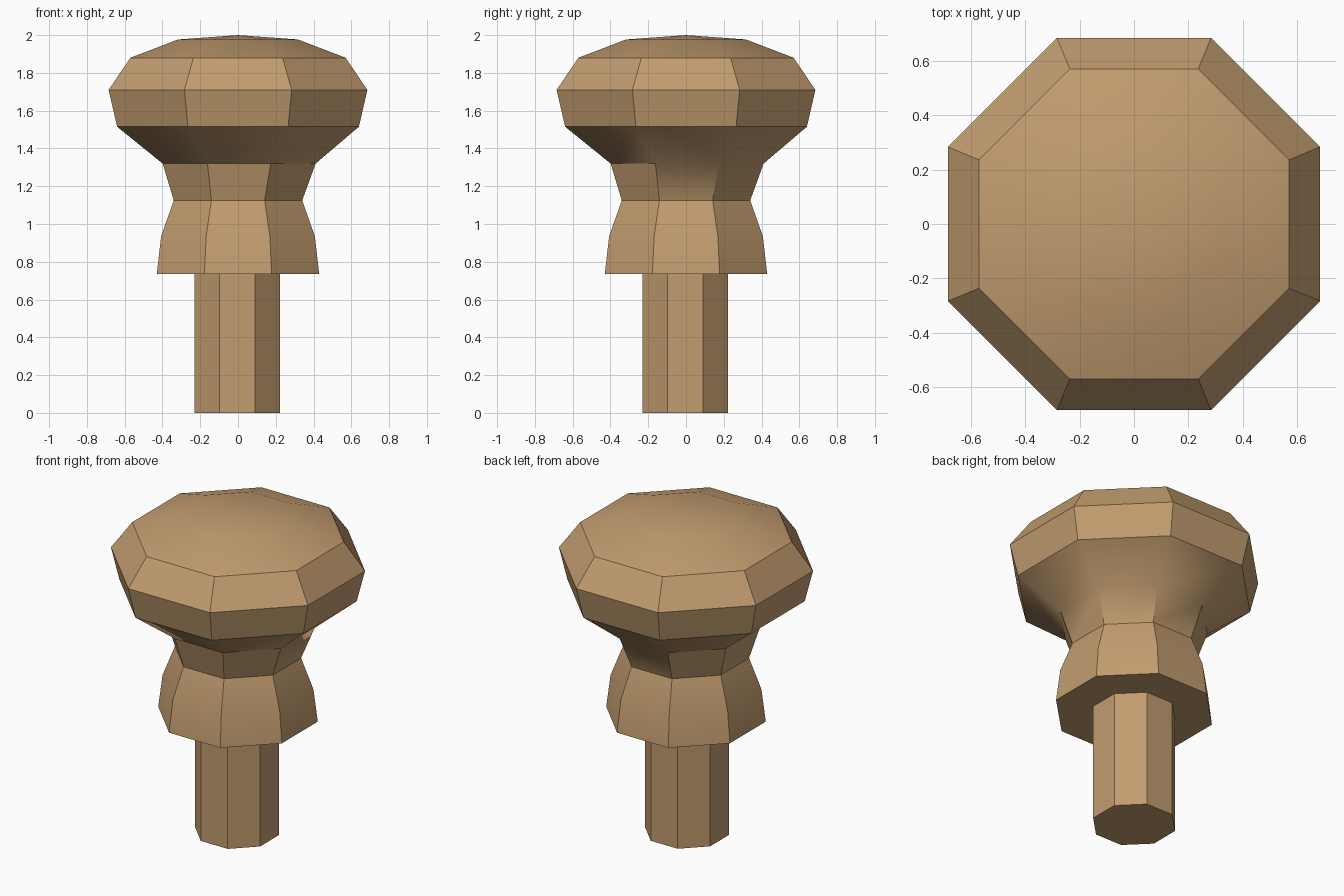
import bpy
import bmesh
from math import cos, sin, pi, radians

cube = bpy.data.objects.get("Cube")
if cube:
    bpy.data.objects.remove(cube, do_unlink=True)

SIDES = 8

wood = bpy.data.materials.new("light_brown_wood")
wood.use_nodes = True
colour = (0.54, 0.335, 0.16, 1.0)
wood.diffuse_color = colour
wood.node_tree.nodes["Principled BSDF"].inputs["Base Color"].default_value = colour


def add_ring(bm, apothem, z, shift=0.0):
    """Octagonal ring with flats facing the axes."""
    r = apothem / cos(pi / SIDES)
    angles = [(i + 0.5) * 2 * pi / SIDES for i in range(SIDES)]
    return [bm.verts.new((r * cos(a) + shift, r * sin(a) + shift, z)) for a in angles]


def turned_part(name, profile, apex=None):
    """Loft octagonal rings along (apothem, z, shift), with an optional peak."""
    bm = bmesh.new()
    rings = [add_ring(bm, *row) for row in profile]
    for low, high in zip(rings, rings[1:]):
        for i in range(SIDES):
            j = (i + 1) % SIDES
            bm.faces.new((low[i], low[j], high[j], high[i]))
    bm.faces.new(rings[0][::-1])
    if apex is None:
        bm.faces.new(rings[-1])
    else:
        peak = bm.verts.new((0, 0, apex))
        for i in range(SIDES):
            bm.faces.new((rings[-1][i], rings[-1][(i + 1) % SIDES], peak))
    bmesh.ops.recalc_face_normals(bm, faces=bm.faces)
    mesh = bpy.data.meshes.new(name)
    bm.to_mesh(mesh)
    bm.free()
    mesh.materials.append(wood)
    obj = bpy.data.objects.new(name, mesh)
    bpy.context.collection.objects.link(obj)
    bpy.ops.object.select_all(action="DESELECT")
    obj.select_set(True)
    bpy.context.view_layer.objects.active = obj
    bpy.ops.object.shade_smooth_by_angle(angle=radians(30))
    return obj


# Shaft, set very slightly off centre
turned_part("shaft", [(0.226, 0, -0.004), (0.226, 0.76, -0.004)])

# Flared collar, narrow neck and rounded head
turned_part("knob", [
    (0.43, 0.735),
    (0.407, 0.935),
    (0.34, 1.125),
    (0.405, 1.32, 0.006),
    (0.64, 1.515),
    (0.685, 1.71),
    (0.57, 1.88),
    (0.317, 1.977),
], apex=2.0)
